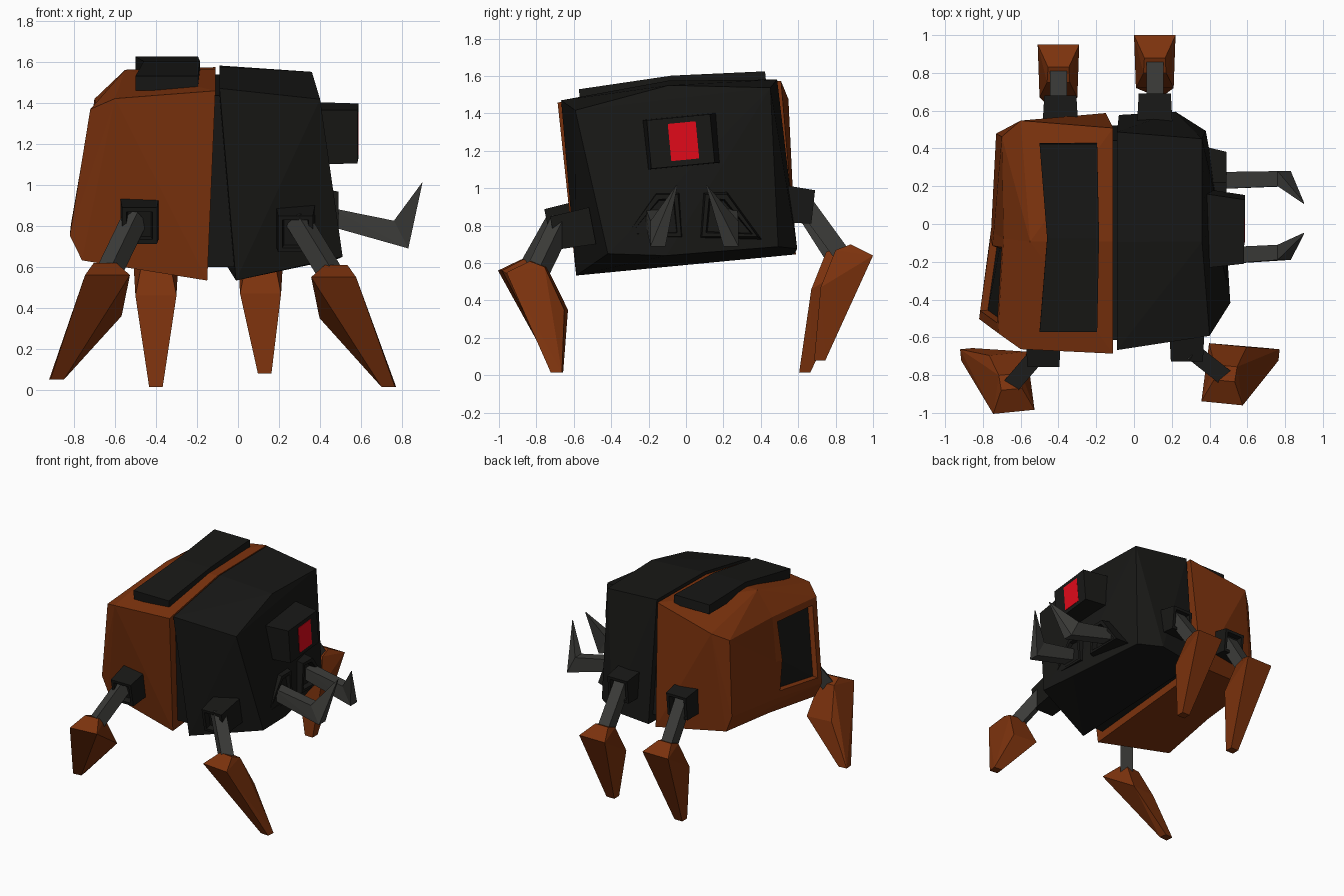
import bpy, bmesh
from math import radians
from mathutils import Vector as V, Matrix

if "Cube" in bpy.data.objects:
    bpy.data.objects.remove(bpy.data.objects["Cube"])

def material(name, rgb):
    m = bpy.data.materials.new(name)
    m.diffuse_color = (*rgb, 1)
    m.use_nodes = True
    m.node_tree.nodes["Principled BSDF"].inputs["Base Color"].default_value = m.diffuse_color
    return m

ORANGE = material("orange", (.2, .032, .004))
DARK = material("dark", (.009, .009, .008))
STEEL = material("steel", (.045, .045, .041))
RED = material("red", (.75, .003, .01))

# The body rolls sideways about its lengthwise axis
ROLL = Matrix.Translation((0, 0, .59)) @ Matrix.Rotation(radians(5.5), 4, 'X')

def finish(name, bm, *mats, roll=False):
    me = bpy.data.meshes.new(name)
    bm.to_mesh(me)
    bm.free()
    for m in mats:
        me.materials.append(m)
    if roll:
        me.transform(ROLL)
    ob = bpy.data.objects.new(name, me)
    bpy.context.collection.objects.link(ob)
    return ob

def hull_bm(pts):
    bm = bmesh.new()
    for p in pts:
        bm.verts.new(p)
    bmesh.ops.convex_hull(bm, input=bm.verts[:])
    bmesh.ops.delete(bm, geom=[v for v in bm.verts if not v.link_faces], context='VERTS')
    bmesh.ops.dissolve_limit(bm, angle_limit=.02, verts=bm.verts[:], edges=bm.edges[:])
    bmesh.ops.recalc_face_normals(bm, faces=bm.faces[:])
    return bm

def hull(name, pts, mat, roll=False, recess=None):
    bm = hull_bm(pts)
    if recess:  # sink the face that looks along the recess direction
        d = V(recess)
        f = max(bm.faces, key=lambda f: f.normal.dot(d))
        bmesh.ops.inset_region(bm, faces=[f], thickness=.03, depth=0)
        bmesh.ops.inset_region(bm, faces=[f], thickness=.01, depth=-.04)
    return finish(name, bm, mat, roll=roll)

def mirror(pts):
    return [(x, s * y, z) for x, y, z in pts for s in (1, -1)]

def square(c, d, w, h):
    q = V(d).to_track_quat('Z', 'Y')
    return [V(c) + q @ V((sx * w, sy * h, 0)) for sx in (-1, 1) for sy in (-1, 1)]

def beam(name, a, b, ra, rb, mat, roll=False, recess=False):
    d = V(b) - V(a)
    return hull(name, square(a, d, *ra) + square(b, d, *rb), mat, roll, d.normalized() if recess else None)

# Rear body with recessed panel on one half of the back
bm = hull_bm(mirror([(-.11, .6, .93), (-.15, .59, 0), (-.11, 0, .98), (-.55, 0, .975)])
             + [(-.6, -.58, .89), (-.72, -.5, .83), (-.82, -.485, .21), (-.76, -.5, .09),
                (-.6, .63, .83), (-.7, .54, .78), (-.73, .5, .2), (-.69, .5, .08)])
bmesh.ops.bisect_plane(bm, geom=bm.verts[:] + bm.edges[:] + bm.faces[:],
                       plane_co=(0, 0, 0), plane_no=(0, 1, 0))
for v in bm.verts:
    if abs(v.co.y) < 1e-4 and v.co.x < -.65:
        v.co.x += .02
bm.normal_update()
rear = [f for f in bm.faces if f.normal.x < -.9 and f.calc_center_median().y < -.01
        and f.calc_center_median().z > .25]
if rear:
    bmesh.ops.inset_region(bm, faces=rear, thickness=.07, depth=0)
    bmesh.ops.inset_region(bm, faces=rear, thickness=.01, depth=-.04)
    for f in rear:
        f.material_index = 1
finish("rear_body", bm, ORANGE, DARK, roll=True)

# Bent plate on the back
for s, side in ((-1, "near"), (1, "far")):
    hull("top_plate_" + side,
         [(x, y + .02, z) for y, xs, zs in ((0, (-.46, -.185), (.94, 1.015)), (s * .5, (-.5, -.195), (.92, .99)))
          for x in xs for z in zs], DARK, True)

# Front body and the joint between the two halves
hull("front_body", mirror([(-.09, .58, .94), (-.09, 0, .99), (.36, 0, .965)])
     + [(-.01, -.59, 0), (.4, -.51, .88), (.51, -.41, .1), (.49, -.1, .06), (.36, .54, .9),
        (-.08, .58, 0), (.22, .6, .03), (.38, .5, .05)], DARK, True)
beam("body_joint", (-.18, 0, .48), (.05, 0, .48), (.53, .42), (.53, .42), DARK, True)

# Eye housing and lens
beam("eye_housing", (.32, .04, .66), (.585, .035, .66), (.205, .135), (.17, .13), DARK, True)
beam("eye_lens", (.56, .05, .66), (.588, .05, .66), (.075, .1), (.075, .1), RED, True)

# Mandibles and their sockets
for side, y, ye, yt in (("near", -.17, -.15, -.05), ("far", .23, .24, .11)):
    m = 1 if y > 0 else -1
    c = y - m * .01
    hull("mandible_socket_" + side,
         [(x, c + m * dy * k, .85 + dz * k) for x, k in ((.34, 1.1), (.49, .9))
          for dy, dz in ((-.15, -.12), (.18, -.12), (.0, .13), (-.13, .13))],
         DARK, recess=(1, 0, 0))
    elbow = [(x, ye + d, z) for x, z in ((.76, .825), (.83, .69)) for d in (-.04, .04)]
    hull("mandible_arm_" + side, elbow + [(.44, y + d, z) for d in (-.045, .045) for z in (.8, .89)], STEEL)
    hull("mandible_spike_" + side, elbow + [(.9, yt + d, 1.015) for d in (-.004, .004)], STEEL)

# Legs: socket start, socket end, rod start, knee, outward direction, tip
legs = {
    "near_rear": ((-.48, -.54, .84), (-.48, -.74, .8), (-.5, -.68, .84), (-.65, -.855, .53), (.1, -1, 0), (-.885, -.69, .05)),
    "near_front": ((.28, -.5, .8), (.28, -.71, .76), (.29, -.66, .83), (.48, -.81, .52), (-.1, -1, 0), (.735, -.69, .015)),
    "far_rear": ((-.39, .5, .92), (-.39, .67, .9), (-.4, .6, .93), (-.4, .81, .6), (0, 1, 0), (-.4, .635, .015)),
    "far_front": ((.11, .5, .92), (.11, .68, .9), (.11, .62, .94), (.11, .86, .61), (0, 1, 0), (.13, .715, .08)),
}
for name, (s0, s1, r0, knee, out, tip) in legs.items():
    beam("leg_socket_" + name, s0, s1, (.095, .1), (.085, .09), DARK, recess=True)
    beam("leg_rod_" + name, r0, knee, (.045, .045), (.045, .045), STEEL)
    k, o = V(knee), V(out).normalized()
    p, up = o.cross(V((0, 0, 1))), V((0, 0, 1))
    inner = .17 if "near" in name else .14
    pts = []
    for s in (-1, 1):
        pts += [k + o * .14 + p * s * .11 + up * .03, k - o * inner + p * s * .1 - up * inner,
                k + o * .02 + p * s * .055 + up * .09, k - o * .06 + p * s * .06 + up * .06,
                V(tip) + o * .03 + p * s * .033, V(tip) - o * .03 + p * s * .033]
    hull("foot_" + name, pts, ORANGE)
